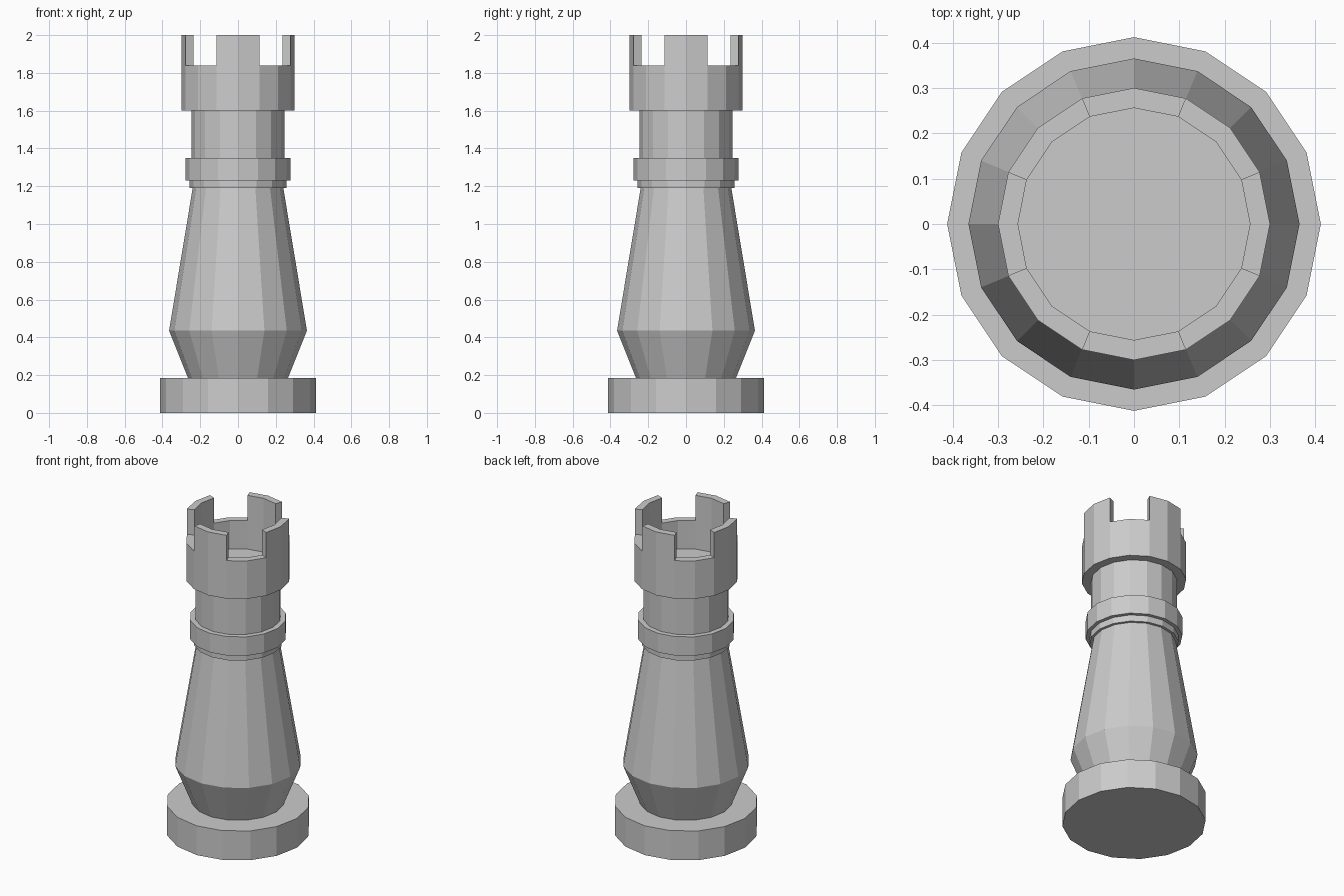
import bpy, bmesh
from math import cos, sin, pi

if "Cube" in bpy.data.objects:
    bpy.data.objects.remove(bpy.data.objects["Cube"])

SIDES = 16


def lathe(name, profile, edit=None):
    """Spin an (r, z) profile into a flat-shaded 16-sided part; r = 0 closes with a flat cap."""
    bm = bmesh.new()
    rings = []
    for r, z in profile:
        if r > 0:
            rings.append([bm.verts.new((r * cos(2 * pi * i / SIDES),
                                        r * sin(2 * pi * i / SIDES), z))
                          for i in range(SIDES)])
    for low, high in zip(rings, rings[1:]):
        for i in range(SIDES):
            j = (i + 1) % SIDES
            bm.faces.new((low[i], low[j], high[j], high[i]))
    if profile[0][0] == 0:
        bm.faces.new(rings[0][::-1])
    if profile[-1][0] == 0:
        bm.faces.new(rings[-1])
    if edit:
        edit(bm, rings)
    mesh = bpy.data.meshes.new(name)
    bm.to_mesh(mesh)
    bm.free()
    obj = bpy.data.objects.new(name, mesh)
    bpy.context.collection.objects.link(obj)
    return obj


def raise_battlements(bm, rings):
    """Raise alternate pairs of rim faces into four battlements centred on the axes."""
    bm.faces.ensure_lookup_table()
    # rim faces are the second band; the pair either side of each axis is raised
    rim = [bm.faces[SIDES + i] for i in range(SIDES) if i % 4 in (0, 3)]
    new = bmesh.ops.extrude_face_region(bm, geom=rim)
    verts = [g for g in new["geom"] if isinstance(g, bmesh.types.BMVert)]
    bmesh.ops.translate(bm, verts=verts, vec=(0, 0, 2.0 - 1.84))
    old = [f for f in rim if f.is_valid]
    if old:
        bmesh.ops.delete(bm, geom=old, context='FACES_ONLY')


# Foot disc with its flat top ledge
lathe("base", [(0, 0), (0.412, 0), (0.412, 0.185), (0.265, 0.185)])
# Tapered body
lathe("body", [(0.265, 0.185), (0.365, 0.435), (0.24, 1.19)])
# Thin ring and wider collar
lathe("thin_ring", [(0.24, 1.19), (0.256, 1.19), (0.256, 1.23)])
lathe("collar", [(0.256, 1.23), (0.278, 1.23), (0.278, 1.35), (0.247, 1.35)])
# Neck and underside of the head
lathe("neck", [(0.247, 1.35), (0.247, 1.60), (0.30, 1.60)])
# Hollow tower head with battlements
lathe("tower_head", [(0.30, 1.60), (0.30, 1.84), (0.256, 1.84), (0.256, 1.66), (0, 1.66)],
      raise_battlements)
